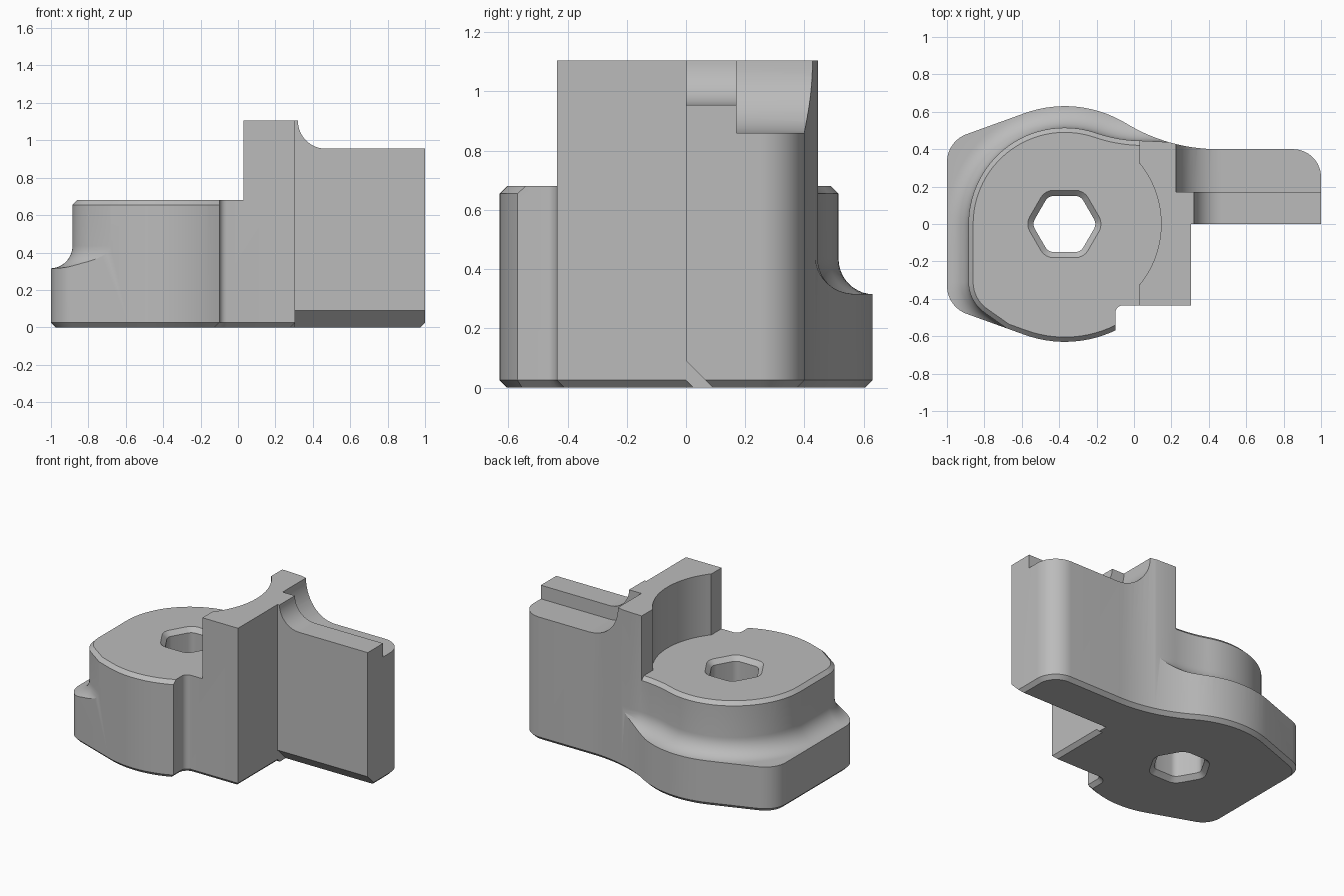
import bpy, bmesh
from math import radians, cos, sin
from mathutils import Vector, Matrix

if "Cube" in bpy.data.objects:
    bpy.data.objects.remove(bpy.data.objects["Cube"], do_unlink=True)

grey = bpy.data.materials.new("plain grey")
grey.use_nodes = True
grey.diffuse_color = (0.5, 0.5, 0.5, 1)
grey.node_tree.nodes["Principled BSDF"].inputs["Base Color"].default_value = grey.diffuse_color


def arc(cx, cy, r, start, end, steps=14):
    angles = [radians(start + (end - start) * i / steps) for i in range(steps + 1)]
    return [(cx + r * cos(a), cy + r * sin(a)) for a in angles]


def clean(points):
    """Drop near-duplicate neighbours from a closed outline."""
    kept = []
    for p in map(Vector, points):
        if not kept or (p - kept[-1]).length > 0.006:
            kept.append(p)
    return kept


def offset(points, d):
    """Mitred outward offset of a counter-clockwise outline."""
    result = []
    for i, p in enumerate(points):
        a = (p - points[i - 1]).normalized()
        b = (points[(i + 1) % len(points)] - p).normalized()
        na, nb = Vector((a.y, -a.x)), Vector((b.y, -b.x))
        result.append(p + (na + nb) * (d / (1 + na.dot(nb))))
    return result


def loft(name, outline, sections, matrix=Matrix()):
    """Solid through copies of one outline, each section a (height, offset)."""
    points = clean(outline)
    bm = bmesh.new()
    rings = [[bm.verts.new((p.x, p.y, z)) for p in offset(points, d)] for z, d in sections]
    n = len(points)
    for low, high in zip(rings, rings[1:]):
        for i in range(n):
            j = (i + 1) % n
            bm.faces.new((low[i], low[j], high[j], high[i]))
    bm.faces.new(rings[0][::-1])
    bm.faces.new(rings[-1])
    bm.transform(matrix)
    bmesh.ops.recalc_face_normals(bm, faces=bm.faces)
    mesh = bpy.data.meshes.new(name)
    bm.to_mesh(mesh)
    bm.free()
    mesh.materials.append(grey)
    obj = bpy.data.objects.new(name, mesh)
    bpy.context.collection.objects.link(obj)
    return obj


def combine(target, cutter, operation="DIFFERENCE"):
    mod = target.modifiers.new("cut", "BOOLEAN")
    mod.operation, mod.solver, mod.object = operation, "EXACT", cutter
    bpy.context.view_layer.objects.active = target
    bpy.ops.object.modifier_apply(modifier=mod.name)
    bpy.data.objects.remove(cutter, do_unlink=True)


# Plan outline of the whole bracket: rounded hub, block and arm
plan = (arc(-0.84, -0.33, 0.16, 180, 250) + arc(-0.37, 0, 0.63, 250, 300)
        + [(0.305, -0.546), (0.305, 0), (1, 0)] + arc(0.85, 0.25, 0.15, 0, 90)
        + arc(0.45, 1.346, 0.946, 270, 238.6) + arc(-0.37, 0, 0.63, 58.6, 110)
        + arc(-0.84, 0.33, 0.16, 110, 180))

# Upper outline: set back from the plan along the left and rear
upper = ([(-0.45, -0.72), (1.3, -0.72), (1.3, 0.5), (0.2, 0.437)]
         + arc(0.05, 1.225, 0.78, 270, 251.1) + arc(-0.37, 0, 0.515, 71.1, 180, 28)
         + arc(-0.685, -0.31, 0.2, 180, 235))

top = 1.105
bracket = loft("bracket_body", plan, [(0, -0.025), (0.025, 0), (top, 0)])

# Ledge with a cove rising to the set-back wall
cove_r = 0.12
cove = [(0.315 + cove_r * (1 - cos(radians(a))), cove_r * (1 - sin(radians(a))))
        for a in range(0, 91, 9)]
column = loft("ledge_form", upper, [(-0.1, 0.3), (0.315, 0.3)] + cove + [(1.3, 0)])
combine(bracket, column, "INTERSECT")

# Lowered hub top with a chamfered rim
flare = [(0.55, 0.105), (0.68, -0.025)]
cap = loft("rim_form", plan, flare)
combine(cap, loft("rear_rim_form", upper, flare), "INTERSECT")
slab = loft("hub_top_cutter", [(-1.4, -1), (0.03, -1), (0.03, 1), (-1.4, 1)],
            [(0.6, 0), (1.4, 0)])
combine(slab, cap)
combine(bracket, slab)

# Round recess in the block
combine(bracket, loft("recess_cutter", [(-0.05, 0.3), (-0.05, -0.3)]
                      + arc(-0.37, 0, 0.515, -38.5, 38.5, 24), [(0.68, 0), (1.4, 0)]))

# Front notch beside the hub
notch = [(-0.1, -0.9), (0.6, -0.9), (0.6, -0.435)] + arc(-0.06, -0.475, 0.04, 90, 180, 5)
combine(bracket, loft("notch_cutter", notch, [(-0.025, 0.05), (0.025, 0), (1.4, 0)]))

# Stepped arm top with concentric coves
upright = Matrix.Rotation(radians(90), 4, "X")
for radius, back, front in ((0.15, 0.3, -0.1), (0.245, 0.7, 0.17)):
    profile = arc(0.47, top, radius, 180, 270) + [
        (1.3, top - radius), (1.3, 1.4), (0.47 - radius, 1.4)]
    combine(bracket, loft("arm_cutter", profile, [(-back, 0), (-front, 0)], upright))

# Wide chamfer under the arm front
sideways = Matrix(((0, 0, 1, 0), (1, 0, 0, 0), (0, 1, 0, 0), (0, 0, 0, 1)))
combine(bracket, loft("arm_chamfer_cutter", [(-0.05, -0.05), (0.14, -0.05), (-0.05, 0.14)],
                      [(0.305, 0), (1.3, 0)], sideways))

# Hexagonal through hole, chamfered at both ends
hexagon = []
for k in range(6):
    a = 60 * k
    hexagon += arc(-0.372 + 0.1155 * cos(radians(a)), 0.1155 * sin(radians(a)),
                   0.05, a - 30, a + 30, 4)
combine(bracket, loft("hole_cutter", hexagon,
                      [(-0.05, 0.08), (0.03, 0), (0.65, 0), (0.73, 0.08)]))

# Smooth curved walls, keep edges sharp
bpy.ops.object.select_all(action="DESELECT")
bracket.select_set(True)
bpy.context.view_layer.objects.active = bracket
bpy.ops.object.shade_smooth_by_angle(angle=radians(25))
